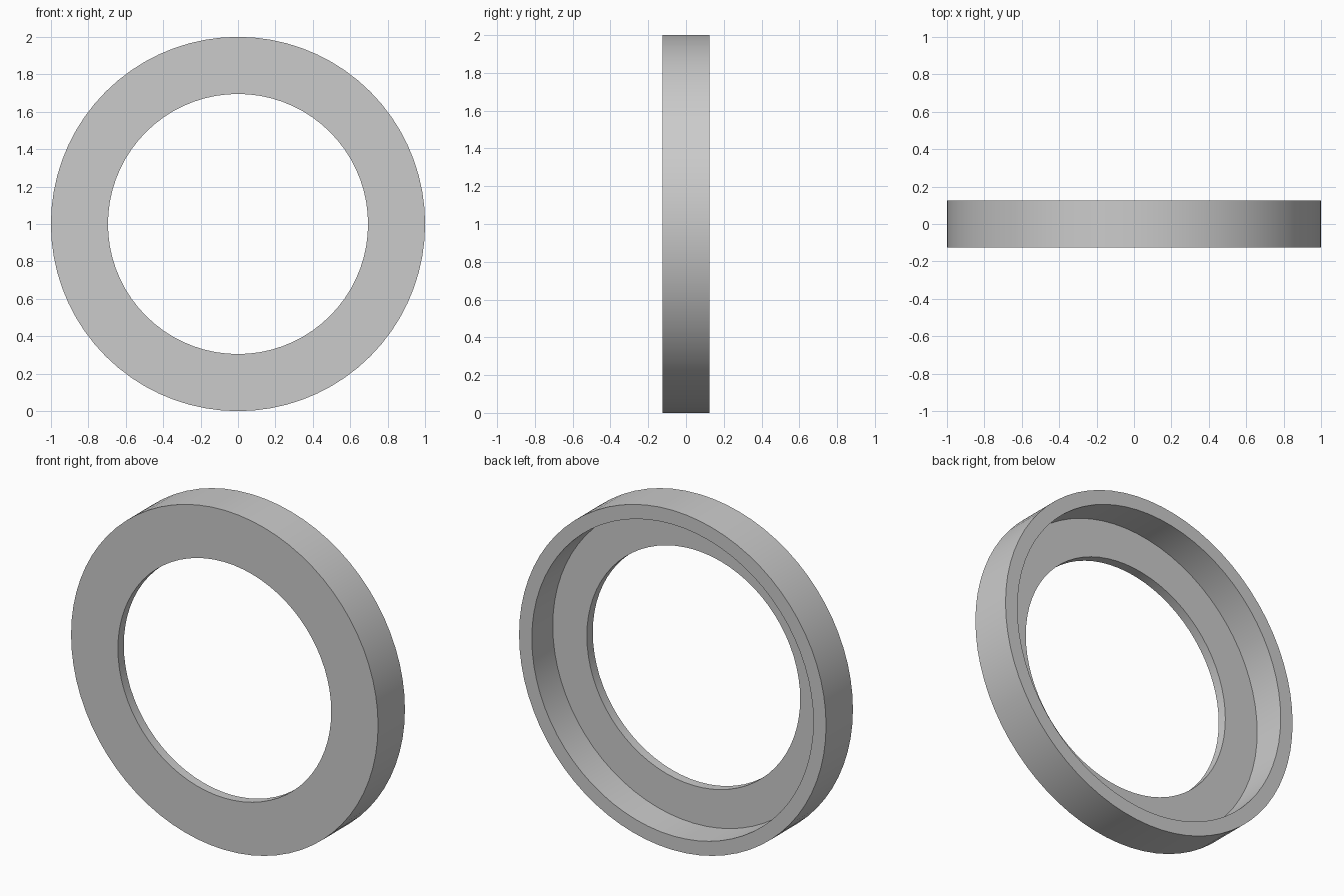
import bpy
import bmesh
import math
from mathutils import Matrix, Vector

cube = bpy.data.objects.get("Cube")
if cube:
    bpy.data.objects.remove(cube)

OUTER, RECESS, HOLE = 1.0, 0.917, 0.695
FRONT, FLOOR, BACK = -0.125, -0.07, 0.125
SEGMENTS = 72

# Plain grey finish
grey = bpy.data.materials.new("plain_grey")
grey.use_nodes = True
colour = (0.6, 0.6, 0.6, 1)
grey.diffuse_color = colour
grey.node_tree.nodes["Principled BSDF"].inputs["Base Color"].default_value = colour

# Stepped section (radius, depth), swept around the y axis
profile = [(HOLE, FRONT), (OUTER, FRONT), (OUTER, BACK),
           (RECESS, BACK), (RECESS, FLOOR), (HOLE, FLOOR)]
bm = bmesh.new()
centre = Vector((0, 0, 1))
loops = []
for i in range(SEGMENTS):
    turn = Matrix.Rotation(math.tau * i / SEGMENTS, 3, 'Y')
    loops.append([bm.verts.new(centre + turn @ Vector((r, y, 0))) for r, y in profile])
for a, b in zip(loops, loops[1:] + loops[:1]):
    for j in range(len(profile)):
        k = (j + 1) % len(profile)
        bm.faces.new((a[j], a[k], b[k], b[j]))
bmesh.ops.recalc_face_normals(bm, faces=bm.faces)

mesh = bpy.data.meshes.new("recessed_ring")
bm.to_mesh(mesh)
bm.free()
mesh.materials.append(grey)
ring = bpy.data.objects.new("recessed_ring", mesh)
bpy.context.collection.objects.link(ring)

# Smooth round walls with crisp rims
bpy.ops.object.select_all(action='DESELECT')
ring.select_set(True)
bpy.context.view_layer.objects.active = ring
bpy.ops.object.shade_smooth_by_angle(angle=math.radians(30))
